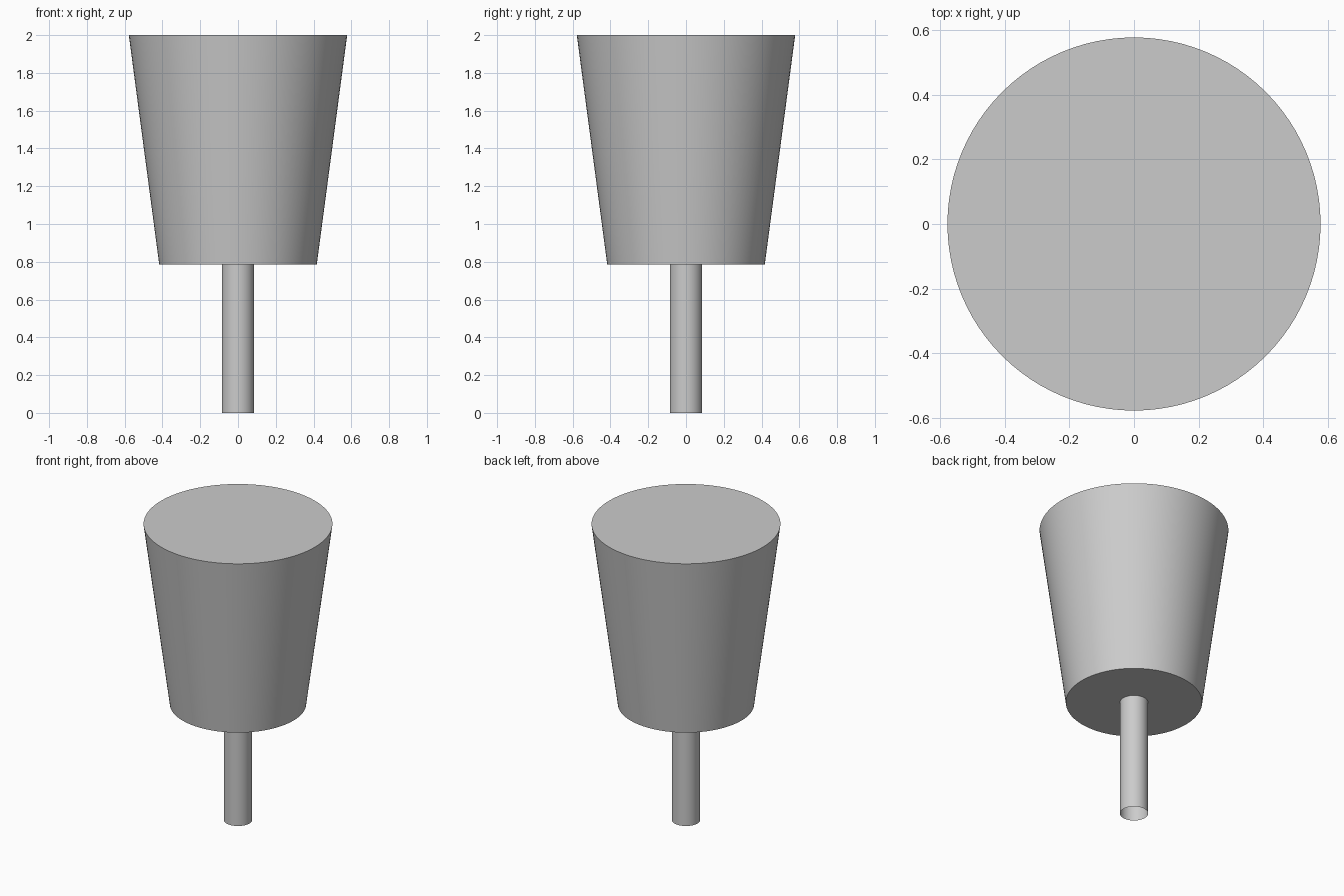
import bpy

cube = bpy.data.objects.get("Cube")
if cube:
    bpy.data.objects.remove(cube, do_unlink=True)

grey = bpy.data.materials.new("light_grey")
grey.use_nodes = True
colour = (0.6, 0.6, 0.6, 1)
grey.diffuse_color = colour
grey.node_tree.nodes["Principled BSDF"].inputs["Base Color"].default_value = colour


def round_part(name, r_low, r_high, z_low, z_high, fill):
    """Upright round part between two heights, closed or open-ended."""
    bpy.ops.mesh.primitive_cone_add(
        vertices=96, radius1=r_low, radius2=r_high, depth=z_high - z_low,
        end_fill_type=fill, location=(0, 0, (z_low + z_high) / 2))
    part = bpy.context.object
    part.name = name
    part.data.materials.append(grey)
    bpy.ops.object.shade_smooth_by_angle()
    return part


# Solid tapered body, wider at the top
round_part("tapered_body", 0.417, 0.578, 0.785, 2.0, 'NGON')

# Thin open tube below the body
round_part("stem_tube", 0.086, 0.086, 0.0, 0.785, 'NOTHING')
